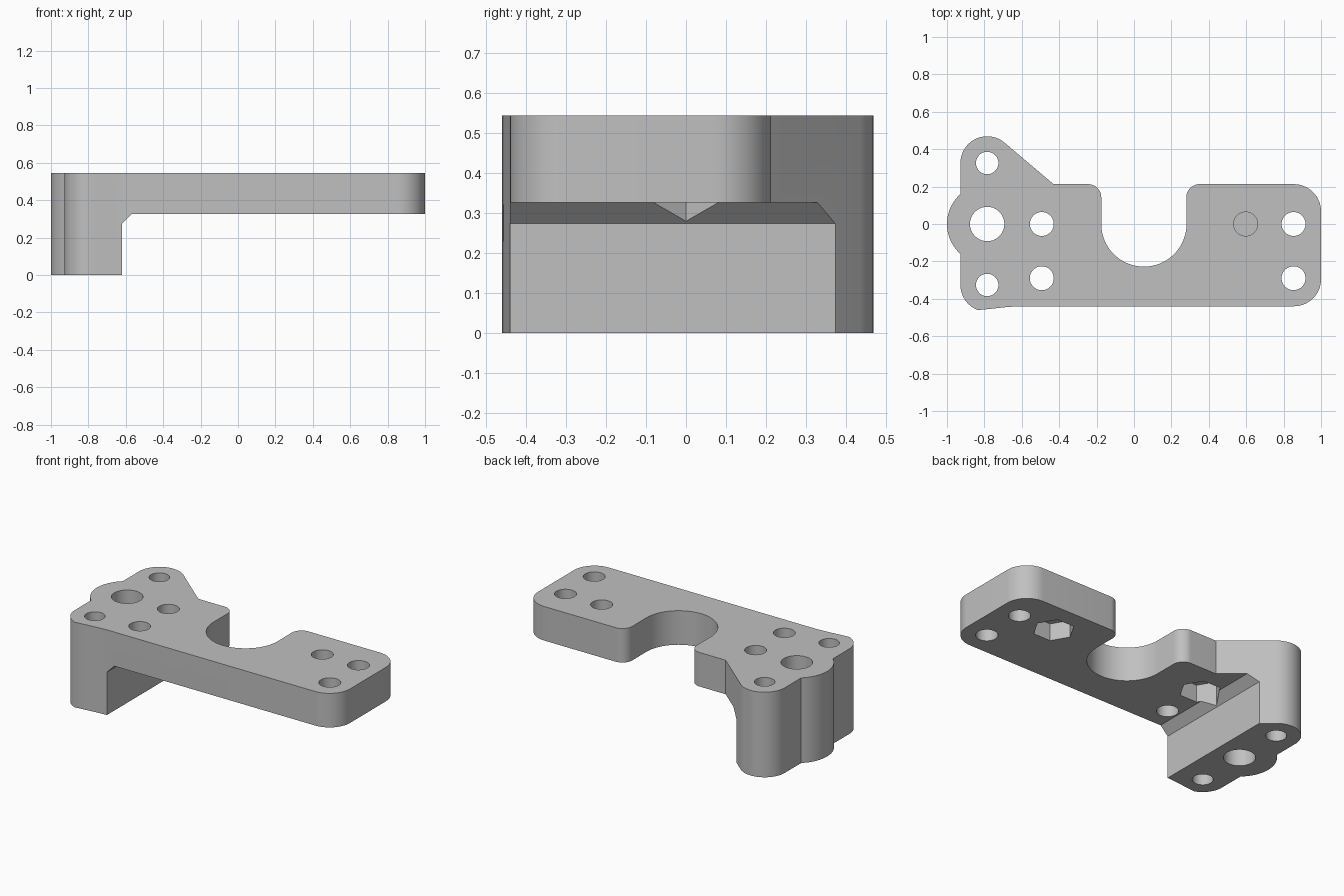
import bpy
import bmesh
from math import cos, sin, radians, sqrt, atan2, degrees

cube = bpy.data.objects.get("Cube")
if cube:
    bpy.data.objects.remove(cube, do_unlink=True)

TOP, UNDER = 0.545, 0.327      # plate top and underside
BACK, FRONT = 0.213, -0.44     # long edges of the plate
POST_X, POST_Y = -0.785, 0.326
CORNER, BOSS = 0.143, 0.215

grey = bpy.data.materials.new("light_grey")
grey.use_nodes = True
grey.diffuse_color = (0.53, 0.53, 0.53, 1)
grey.node_tree.nodes["Principled BSDF"].inputs["Base Color"].default_value = grey.diffuse_color


def arc(cx, cy, r, a0, a1, n=14):
    angles = [radians(a0 + (a1 - a0) * i / n) for i in range(n + 1)]
    return [(cx + r * cos(a), cy + r * sin(a)) for a in angles]


def prism(name, points, offset):
    """Extrude a closed loop of 3D points along an offset."""
    bm = bmesh.new()
    face = bm.faces.new([bm.verts.new(p) for p in points])
    out = bmesh.ops.extrude_face_region(bm, geom=[face])
    moved = [v for v in out["geom"] if isinstance(v, bmesh.types.BMVert)]
    bmesh.ops.translate(bm, verts=moved, vec=offset)
    bmesh.ops.recalc_face_normals(bm, faces=bm.faces)
    mesh = bpy.data.meshes.new(name)
    bm.to_mesh(mesh)
    bm.free()
    mesh.materials.append(grey)
    obj = bpy.data.objects.new(name, mesh)
    bpy.context.collection.objects.link(obj)
    return obj


def cut(target, cutter):
    cutter.hide_render = True
    mod = target.modifiers.new("cut", "BOOLEAN")
    mod.operation = "DIFFERENCE"
    mod.solver = "EXACT"
    mod.object = cutter
    bpy.ops.object.modifier_apply(modifier=mod.name)
    bpy.data.objects.remove(cutter, do_unlink=True)


def upright(name, outline, z0, z1):
    return prism(name, [(x, y, z0) for x, y in outline], (0, 0, z1 - z0))


# Outline, counter-clockwise from the front right corner
left = POST_X - CORNER
boss_angle = degrees(atan2(sqrt(BOSS**2 - CORNER**2), CORNER))
outline = arc(1 - 0.145, FRONT + 0.145, 0.145, -90, 0)
outline += arc(1 - 0.145, BACK - 0.145, 0.145, 0, 90)
outline += arc(0.35, BACK - 0.07, 0.07, 90, 180)
outline += arc(0.053, 0, 0.228, 0, -180, 36)
outline += arc(-0.245, BACK - 0.07, 0.07, 0, 90)
outline += [(-0.43, BACK)]
outline += arc(POST_X, POST_Y, CORNER, 50, 180, 20)
outline += arc(POST_X, 0, BOSS, 180 - boss_angle, 180 + boss_angle, 20)
outline += arc(POST_X, -POST_Y, CORNER, 180, 250)
outline += [(-0.76, -0.453), (-0.69, -0.445), (-0.62, FRONT)]

bracket = upright("mounting_bracket", outline, 0, TOP)
bpy.context.view_layer.objects.active = bracket
bracket.select_set(True)

# Space under the plate, with a chamfer where it meets the post
profile = [(-0.62, -0.1), (1.2, -0.1), (1.2, UNDER), (-0.567, UNDER), (-0.62, 0.274)]
cut(bracket, prism("underside_cutter", [(x, -0.7, z) for x, z in profile], (0, 1.4, 0)))

# Through holes: x, y, radius
holes = [(POST_X, 0, 0.092), (POST_X, POST_Y, 0.06), (POST_X, -POST_Y, 0.06)]
holes += [(x, y, 0.064) for x in (-0.493, 0.853) for y in (0, -0.29)]
holes += [(0.597, 0, 0.064)]
for x, y, r in holes:
    circle = arc(x, y, r, 0, 360, 40)[:-1]
    cut(bracket, upright("hole_cutter", circle, -0.1, TOP + 0.1))

# Hexagonal nut pockets in the underside
for x in (-0.493, 0.597):
    hexagon = arc(x, 0, 0.121, 0, 360, 6)[:-1]
    cut(bracket, upright("nut_pocket_cutter", hexagon, 0.2, UNDER + 0.11))

bpy.ops.object.shade_smooth_by_angle(angle=radians(30))
